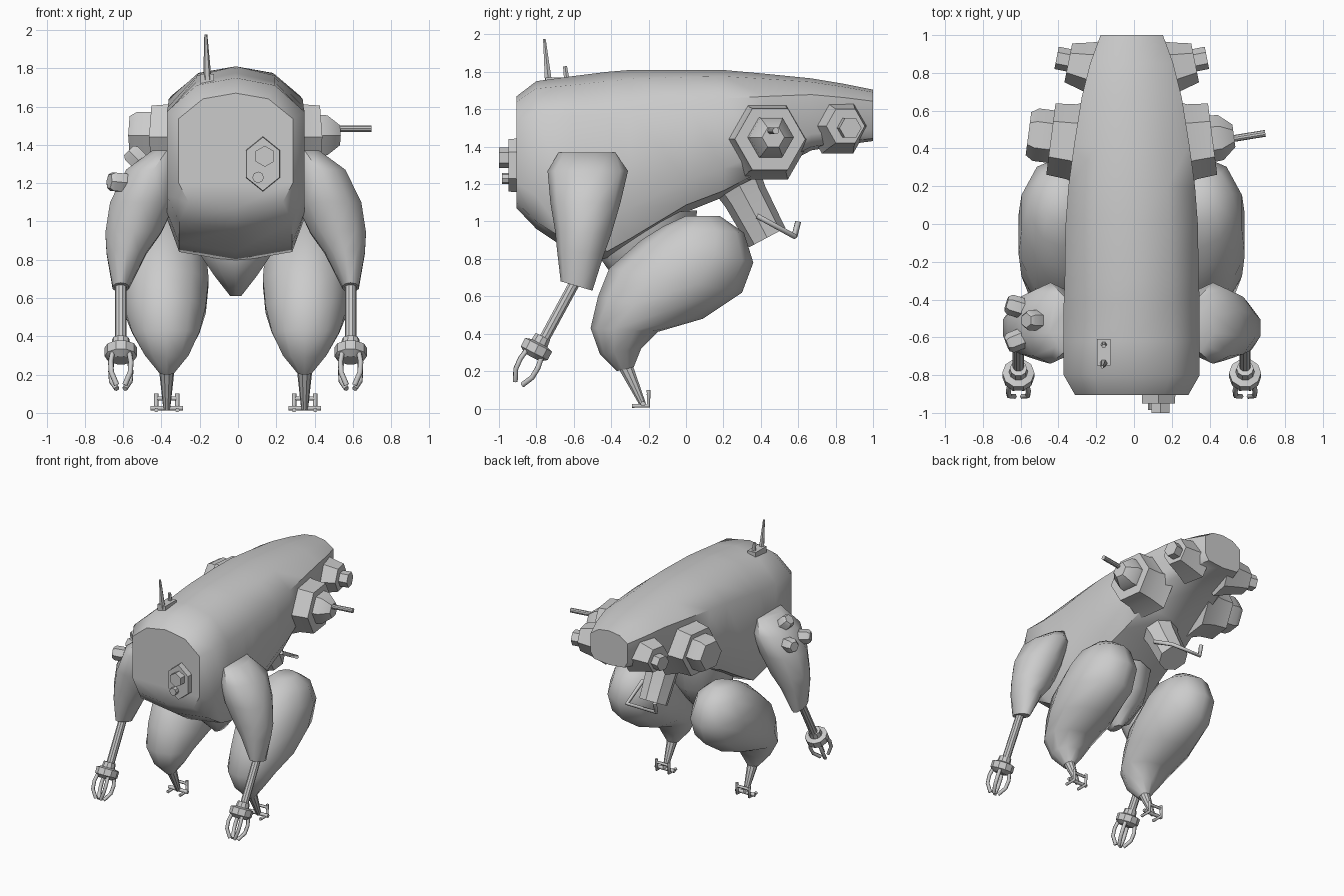
import bpy, bmesh, math
from mathutils import Vector

if "Cube" in bpy.data.objects:
    bpy.data.objects.remove(bpy.data.objects["Cube"])

grey = bpy.data.materials.new("plain_grey")
grey.use_nodes = True
grey.diffuse_color = (0.6, 0.6, 0.6, 1)
grey.node_tree.nodes["Principled BSDF"].inputs["Base Color"].default_value = (0.6, 0.6, 0.6, 1)

MID = -0.012          # the symmetry plane of the body
ROUND = [(math.cos(i * math.tau / 10), math.sin(i * math.tau / 10)) for i in range(10)]
HULL = [(1, 0), (.9, .57), (.55, 1), (-.55, 1), (-.9, .82),
        (-1, 0), (-.9, -.82), (-.55, -1), (.55, -1), (.9, -.57)]


def finish(name, bm, angle=50):
    bmesh.ops.recalc_face_normals(bm, faces=bm.faces)
    mesh = bpy.data.meshes.new(name)
    bm.to_mesh(mesh)
    bm.free()
    ob = bpy.data.objects.new(name, mesh)
    bpy.context.collection.objects.link(ob)
    mesh.materials.append(grey)
    bpy.ops.object.select_all(action='DESELECT')
    ob.select_set(True)
    bpy.context.view_layer.objects.active = ob
    bpy.ops.object.shade_smooth_by_angle(angle=math.radians(angle))
    return ob


def skin(bm, rings):
    loops = [[bm.verts.new(p) for p in ring] for ring in rings]
    for a, b in zip(loops, loops[1:]):
        for i in range(len(a)):
            j = (i + 1) % len(a)
            bm.faces.new((a[i], a[j], b[j], b[i]))
    bm.faces.new(loops[0])
    bm.faces.new(loops[-1])


def loft(name, sections, shape=ROUND, side=1, angle=50):
    """Each section: (y, z) of one edge, (y, z) of the other, x centre, x half width."""
    rings = []
    for (y0, z0), (y1, z1), cx, hw in sections:
        rings.append([(MID + side * (cx + v * hw),
                       (y0 + y1) / 2 + u * (y1 - y0) / 2,
                       (z0 + z1) / 2 + u * (z1 - z0) / 2) for u, v in shape])
    bm = bmesh.new()
    skin(bm, rings)
    return finish(name, bm, angle)


def lathe(name, start, direction, profile, sides=6, turn=0.0, stretch=1.0, angle=35):
    """Turn (distance, radius) steps about an axis."""
    d = Vector(direction).normalized()
    up = Vector((0, 1, 0)) if abs(d.z) > .9 else Vector((0, 0, 1))
    u = d.cross(up).normalized()
    v = u.cross(d)
    rings = []
    for dist, r in profile:
        c = Vector(start) + d * dist
        rings.append([c + u * r * math.cos(turn + i * math.tau / sides)
                      + v * r * stretch * math.sin(turn + i * math.tau / sides)
                      for i in range(sides)])
    bm = bmesh.new()
    skin(bm, rings)
    return finish(name, bm, angle)


def rod(name, p, q, r1, r2, sides=10):
    d = Vector(q) - Vector(p)
    return lathe(name, p, d, [(0, r1), (d.length, r2)], sides)


def pipe(name, points, radius):
    curve = bpy.data.curves.new(name, 'CURVE')
    curve.dimensions = '3D'
    curve.bevel_depth = radius
    curve.bevel_resolution = 1
    curve.use_fill_caps = True
    spline = curve.splines.new('POLY')
    spline.points.add(len(points) - 1)
    for sp, p in zip(spline.points, points):
        sp.co = (*p, 1)
    curve.materials.append(grey)
    ob = bpy.data.objects.new(name, curve)
    bpy.context.collection.objects.link(ob)
    return ob


# Hull, lofted front to rear
hull = [(-.905, 1.07, 1.67, .30), (-.8, .96, 1.75, .36), (-.62, .84, 1.775, .36),
        (-.42, .79, 1.8, .36), (-.3, .86, 1.81, .355), (0, 1.05, 1.81, .35),
        (.2, 1.13, 1.81, .335), (.42, 1.25, 1.79, .305), (.67, 1.38, 1.765, .265),
        (.85, 1.41, 1.735, .22), (1, 1.43, 1.705, .165)]
loft("hull", [((y, lo), (y, hi), 0, w) for y, lo, hi, w in hull], HULL)

# Pelvis wedge between the legs
loft("pelvis", [((-.48, 1.02), (.06, 1.06), 0, .24), ((-.47, .82), (.03, .86), 0, .2),
                ((-.4, .72), (-.06, .72), 0, .12), ((-.28, .61), (-.16, .61), 0, .03)])

for side, tag in ((1, "left"), (-1, "right")):
    def at(x, y, z):
        return (MID + side * x, y, z)

    # Leg: heavy thigh, thin ankle and a wire foot
    loft(tag + "_thigh", [
        ((.0, 1.03), (.18, 1.03), .37, .08), ((-.12, .975), (.31, .94), .37, .17),
        ((-.24, .9), (.36, .78), .37, .225), ((-.41, .75), (.30, .62), .37, .24),
        ((-.47, .6), (.09, .48), .37, .225), ((-.51, .43), (-.15, .41), .365, .185),
        ((-.46, .29), (-.24, .32), .36, .12), ((-.37, .2), (-.28, .22), .36, .04)],
        side=side)
    rod(tag + "_ankle", at(.36, -.33, .24), at(.36, -.23, .02), .042, .018)
    pipe(tag + "_foot_bar", [at(.275, -.23, .025), at(.445, -.23, .025)], .014)
    pipe(tag + "_foot_frame", [at(.305, -.29, .014), at(.305, -.2, .014), at(.305, -.2, .1)], .012)
    pipe(tag + "_foot_frame_outer", [at(.415, -.29, .014), at(.415, -.2, .014), at(.415, -.2, .1)], .012)
    pipe(tag + "_foot_top", [at(.305, -.2, .075), at(.415, -.2, .075)], .011)

    # Arm: shoulder shell, forearm rod and claw
    loft(tag + "_upper_arm", [
        ((-.68, 1.37), (-.38, 1.37), .36, .08), ((-.74, 1.27), (-.31, 1.27), .43, .15),
        ((-.725, 1.1), (-.35, 1.1), .485, .18), ((-.7, .95), (-.4, .93), .535, .153),
        ((-.69, .85), (-.44, .82), .57, .11), ((-.67, .68), (-.5, .63), .6, .045)],
        side=side)
    rod(tag + "_forearm", at(.6, -.58, .7), at(.6, -.77, .35), .03, .03)
    axis = Vector((0, -.46, -.89))
    lathe(tag + "_palm", at(.6, -.765, .385), axis,
          [(0, .045), (.04, .05), (.05, .085), (.1, .085), (.125, .05)], 10)
    for i in range(4):
        a = math.pi / 4 + i * math.pi / 2
        out = Vector((math.cos(a), .89 * math.sin(a), -.46 * math.sin(a)))
        base = Vector(at(.6, -.765, .385)) + axis * .09
        pipe(f"{tag}_finger_{i + 1}", [base + out * .06, base + out * .075 + axis * .07,
                                       base + out * .07 + axis * .13,
                                       base + out * .03 + axis * .19], .014)

    # Side pod, with a hex base that flares out of the hull
    facing = (side, .13, 0)
    lathe(tag + "_pod_base", at(.2, .42, 1.44), facing, [(0, .25), (.12, .2), (.23, .19)], 6)
    # Rear pod
    rear = (side, .2, 0)
    lathe(tag + "_rear_fairing", at(.12, .81, 1.51), rear, [(0, .17), (.12, .13), (.22, .105)], 6)
    lathe(tag + "_rear_lamp", at(.3, .86, 1.5), rear, [(0, .06), (.1, .06)], 6)

# Gun turret on the left pod, plain drum on the right pod
lathe("gun_turret", (.40, .45, 1.45), (1, .13, 0), [(0, .125), (.06, .12), (.13, .06)], 6)
rod("gun_barrel", (.48, .445, 1.485), (.695, .48, 1.485), .018, .018)
lathe("right_pod_drum", (-.42, .46, 1.45), (-1, .13, 0), [(0, .14), (.1, .14), (.14, .115)], 6)

# Smoke nodules on the right shoulder
for i, (p, d) in enumerate([((-.58, -.45, 1.2), (-1, .3, .1)),
                            ((-.5, -.51, 1.3), (-.7, 0, .7)),
                            ((-.58, -.6, 1.2), (-1, -.4, .1))]):
    lathe(f"shoulder_nodule_{i + 1}", p, d, [(0, .055), (.08, .055), (.1, .04)], 6)

# Face sensor block
lathe("sensor_plate", (.13, -.86, 1.3), (0, -1, 0), [(0, .105), (.09, .1)], 6, math.pi / 6, 1.4)
lathe("sensor_eye", (.14, -.94, 1.34), (0, -1, 0), [(0, .055), (.06, .055)], 6, math.pi / 6)
lathe("small_eye", (.105, -.94, 1.23), (0, -1, 0), [(0, .03), (.045, .03)], 8)

# Antenna base and its two spikes
bm = bmesh.new()
bmesh.ops.create_cube(bm, size=1)
for v in bm.verts:
    v.co = Vector((-.16, -.68, 1.73)) + Vector((v.co.x * .07, v.co.y * .14, v.co.z * .08))
finish("antenna_base", bm, 30)
rod("antenna", (-.16, -.735, 1.74), (-.168, -.757, 1.975), .022, .008, 6)
rod("short_antenna", (-.16, -.635, 1.74), (-.16, -.647, 1.83), .018, .012, 6)

# Underside exhaust and its handle
lathe("exhaust", (MID, .26, 1.24), (0, .47, -.88), [(0, .14), (.12, .12), (.37, .11)], 8)
pipe("exhaust_handle", [(.12, .38, 1.03), (.12, .58, .92), (-.14, .58, .92), (-.14, .6, 1.0)], .016)
